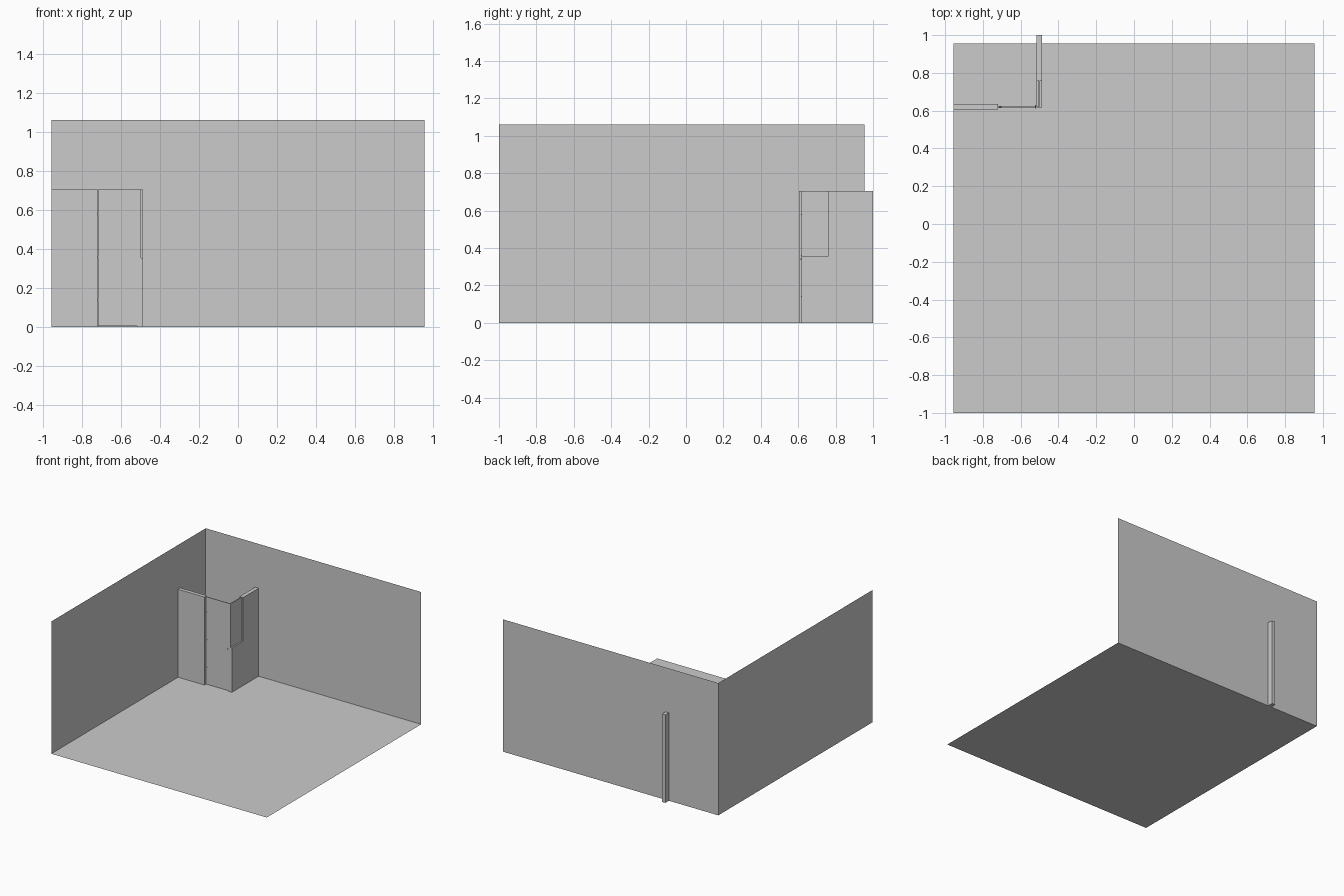
import bpy, bmesh
from mathutils import Vector

if "Cube" in bpy.data.objects:
    bpy.data.objects.remove(bpy.data.objects["Cube"])

X, Y0, Y1, H = 0.955, -1.0, 0.955, 1.06   # room extents
WALL_H, HALF_H = 0.705, 0.355             # cubicle heights
GY0, GY1 = 0.617, 0.623                   # glass door thickness in y


def finish(name, bm):
    me = bpy.data.meshes.new(name)
    bm.to_mesh(me)
    bm.free()
    ob = bpy.data.objects.new(name, me)
    bpy.context.collection.objects.link(ob)
    return ob


def sheet(name, pts):
    bm = bmesh.new()
    bm.faces.new([bm.verts.new(p) for p in pts])
    return finish(name, bm)


def box(name, lo, hi):
    bm = bmesh.new()
    bmesh.ops.create_cube(bm, size=1)
    lo, hi = Vector(lo), Vector(hi)
    for v in bm.verts:
        v.co = (lo + hi) / 2 + v.co * (hi - lo)
    return finish(name, bm)


def extrude_x(name, profile, x0, x1):
    bm = bmesh.new()
    f = bm.faces.new([bm.verts.new((x0, y, z)) for y, z in profile])
    res = bmesh.ops.extrude_face_region(bm, geom=[f])
    for v in res["geom"]:
        if isinstance(v, bmesh.types.BMVert):
            v.co.x = x1
    bmesh.ops.recalc_face_normals(bm, faces=bm.faces)
    return finish(name, bm)


# Room shell: single-sided floor and two walls facing inward
sheet("floor", [(-X, Y0, 0), (X, Y0, 0), (X, Y1, 0), (-X, Y1, 0)])
sheet("back_wall", [(-X, Y1, 0), (X, Y1, 0), (X, Y1, H), (-X, Y1, H)])
sheet("left_wall", [(-X, Y0, 0), (-X, Y1, 0), (-X, Y1, H), (-X, Y0, H)])

# Cubicle partitions: front stub and side wall with a stepped half-height end
box("front_partition", (-X, 0.605, 0), (-0.72, 0.635, WALL_H))
extrude_x("side_partition",
          [(GY0, 0), (1.0, 0), (1.0, WALL_H), (0.76, WALL_H),
           (0.76, HALF_H), (GY0, HALF_H)], -0.517, -0.486)

# Glass pane standing on the half wall, with a narrow return meeting the door
box("side_glass", (-0.506, GY0, HALF_H), (-0.498, 0.76, WALL_H))
box("glass_return", (-0.517, GY0, HALF_H), (-0.506, GY1, WALL_H))

# Door with hinges and a small knob
box("glass_door", (-0.716, GY0, 0.005), (-0.518, GY1, WALL_H))
for i, z in enumerate((0.14, 0.36, 0.58)):
    box(f"hinge_{i + 1}", (-0.721, 0.615, z - 0.003), (-0.702, 0.625, z + 0.003))

for i, y in enumerate((0.614, 0.626)):
    box(f"knob_{i + 1}", (-0.525, y - 0.003, 0.335), (-0.519, y + 0.003, 0.343))
